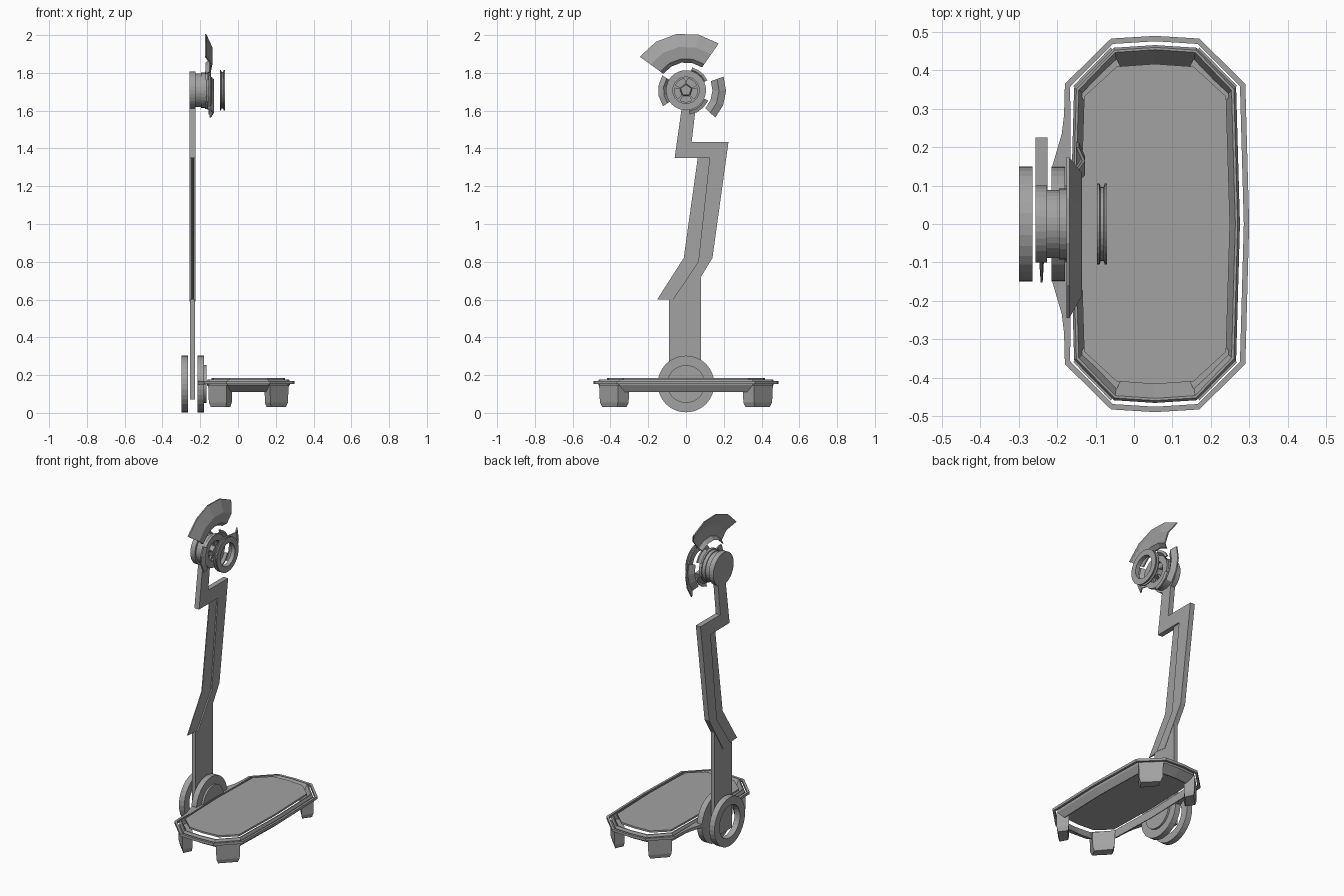
import bpy
import bmesh
from math import cos, sin, radians

cube = bpy.data.objects.get("Cube")
if cube:
    bpy.data.objects.remove(cube)

grey = bpy.data.materials.new("plain_grey")
grey.use_nodes = True
tone = (0.36, 0.36, 0.36, 1)
grey.diffuse_color = tone
grey.node_tree.nodes["Principled BSDF"].inputs["Base Color"].default_value = tone


def loft(name, loops, closed=False):
    """Skin equal-length loops of points; closed joins last loop to first."""
    n = len(loops[0])
    verts = [p for loop in loops for p in loop]
    faces = []
    for a in range(len(loops) if closed else len(loops) - 1):
        b = (a + 1) % len(loops)
        for i in range(n):
            j = (i + 1) % n
            faces.append((a * n + i, a * n + j, b * n + j, b * n + i))
    if not closed:
        faces.append(tuple(reversed(range(n))))
        faces.append(tuple(range(len(verts) - n, len(verts))))
    mesh = bpy.data.meshes.new(name)
    mesh.from_pydata(verts, [], faces)
    mesh.materials.append(grey)
    bm = bmesh.new()
    bm.from_mesh(mesh)
    bmesh.ops.recalc_face_normals(bm, faces=bm.faces)
    bm.to_mesh(mesh)
    bm.free()
    obj = bpy.data.objects.new(name, mesh)
    bpy.context.collection.objects.link(obj)


def turn(name, profile, z, start=0, end=360, steps=32):
    """Sweep a closed (radius, x) profile about an axis along x."""
    full = end - start == 360
    loops = []
    for k in range(steps if full else steps + 1):
        a = radians(start + (end - start) * k / steps)
        loops.append([(x, r * cos(a), z + r * sin(a)) for r, x in profile])
    loft(name, loops, closed=full)


def ring(name, r0, r1, x0, x1, z, **kw):
    turn(name, [(r0, x0), (r1, x0), (r1, x1), (r0, x1)], z, **kw)


def slab(name, outline, x0, x1):
    loft(name, [[(x, y, z) for y, z in outline] for x in (x0, x1)])


MID = 0.055  # deck centre in x


def deck_loop(dx, dy, z):
    """Eight-cornered outline with bowed sides, inset by dx and dy."""
    quarter = [(0.245 - dx, 0), (0.235 - dx, 0.365 - 0.45 * dy),
               (0.115 - 0.3 * dx, 0.483 - dy), (0, 0.49 - dy)]
    pts = quarter + [(-x, y) for x, y in quarter[-2::-1]]
    pts += [(x, -y) for x, y in pts[-2:0:-1]]
    return [(MID + x, y, z) for x, y in pts]


# Deck: flat board floating inside an open sloping skirt, with a guard rail
loft("deck_board", [deck_loop(0.05, 0.073, 0.173), deck_loop(0.05, 0.073, 0.184)])
loft("deck_skirt", [deck_loop(0.024, 0.024, 0.165), deck_loop(0.03, 0.03, 0.178),
                    deck_loop(0.036, 0.036, 0.178), deck_loop(0.055, 0.078, 0.11),
                    deck_loop(0.05, 0.072, 0.11), deck_loop(0.026, 0.026, 0.148)],
     closed=True)
loft("guard_rail", [deck_loop(0, 0, 0.152), deck_loop(0, 0, 0.168),
                    deck_loop(0.014, 0.014, 0.168), deck_loop(0.014, 0.014, 0.152)],
     closed=True)

# Corner feet set along the cut corners, mirrored to all four
foot = [(0.213, 0.36), (0.115, 0.46), (0.085, 0.4), (0.17, 0.3)]
for sx, side in ((-1, "right"), (1, "left")):
    for sy, end in ((-1, "front"), (1, "back")):
        loops = []
        for z, s in ((0.148, 1), (0.055, 0.95), (0.03, 0.8)):
            loops.append([(MID + sx * (0.14 + (x - 0.14) * s),
                           sy * (0.375 + (y - 0.375) * s), z) for x, y in foot])
        loft(f"foot_{end}_{side}", loops)

# Bracket between deck and wheels
bracket = [(-0.213, -0.15), (-0.188, -0.235), (-0.178, -0.32), (-0.166, -0.32),
           (-0.166, 0.32), (-0.178, 0.32), (-0.188, 0.235), (-0.213, 0.15)]
loft("deck_bracket", [[(x, y, z) for x, y in bracket] for z in (0.15, 0.168)])

# Open hoop outside the post, filled wheel inside it
ring("outer_wheel", 0.1, 0.15, -0.3, -0.264, 0.153)
turn("inner_wheel", [(0.001, -0.21), (0.1, -0.215), (0.15, -0.215), (0.15, -0.18),
                     (0.1, -0.18), (0.1, -0.168), (0.001, -0.168)], 0.153)

# Post: column, cranked upper part, and thin blade along its front edge
slab("post_column", [(-0.09, 0.07), (0.08, 0.07), (0.08, 0.72), (0, 0.6), (-0.09, 0.6)],
     -0.253, -0.227)
slab("post_upper", [(-0.07, 0.6), (0, 0.59), (0.14, 0.82), (0.225, 1.435), (0.03, 1.435),
                    (0.052, 1.62), (-0.022, 1.62), (-0.06, 1.35), (0.125, 1.35),
                    (0.065, 0.8)], -0.257, -0.225)
edge = [(-0.153, 0.6), (-0.012, 0.82), (0.062, 1.35)]
ridge = [(-0.07, 0.6), (0.065, 0.8), (0.125, 1.35)]
loft("post_blade", [[(-0.243, *e), (-0.238, *e), (-0.233, *r), (-0.249, *r)]
                    for e, r in zip(edge, ridge)])

# Head: stepped drum
HZ = 1.708
turn("head_drum", [(0.001, -0.257), (0.1, -0.257), (0.1, -0.226), (0.088, -0.226),
                   (0.088, -0.196), (0.093, -0.196), (0.093, -0.175),
                   (0.07, -0.175), (0.07, -0.19), (0.001, -0.19)], HZ)
ring("head_collar", 0.062, 0.1, -0.175, -0.158, HZ, steps=20)
turn("head_core", [(0.001, -0.19), (0.036, -0.19), (0.03, -0.155), (0.001, -0.155)],
     HZ, steps=5, start=18, end=378)
for k in range(5):
    a = 18 + 72 * k
    ring(f"core_spoke_{k + 1}", 0.028, 0.066, -0.175, -0.163, HZ,
         start=a - 7, end=a + 7, steps=1)

# Floating spool-shaped hoop
turn("floating_hoop", [(0.07, -0.096), (0.106, -0.096), (0.106, -0.09), (0.097, -0.087),
                       (0.097, -0.079), (0.106, -0.076), (0.106, -0.07), (0.07, -0.07)], HZ)


# Curved guards around the head: bent plates swept over an arc
def guard(name, bends, start, end, steps):
    back = [(r, x - 0.008) for r, x in reversed(bends)]
    turn(name, bends + back, HZ, start, end, steps)


guard("crest_guard", [(0.148, -0.165), (0.168, -0.143), (0.232, -0.136), (0.302, -0.168)],
      55, 144, 4)
guard("back_guard", [(0.14, -0.15), (0.175, -0.127), (0.212, -0.143)], -43, 20, 3)
guard("front_guard", [(0.1, -0.16), (0.12, -0.138), (0.148, -0.148)], 148, 215, 3)
guard("upper_clasp", [(0.098, -0.16), (0.112, -0.142), (0.125, -0.148)], 25, 75, 3)
guard("lower_clasp", [(0.098, -0.16), (0.112, -0.142), (0.13, -0.148)], -82, -25, 3)
